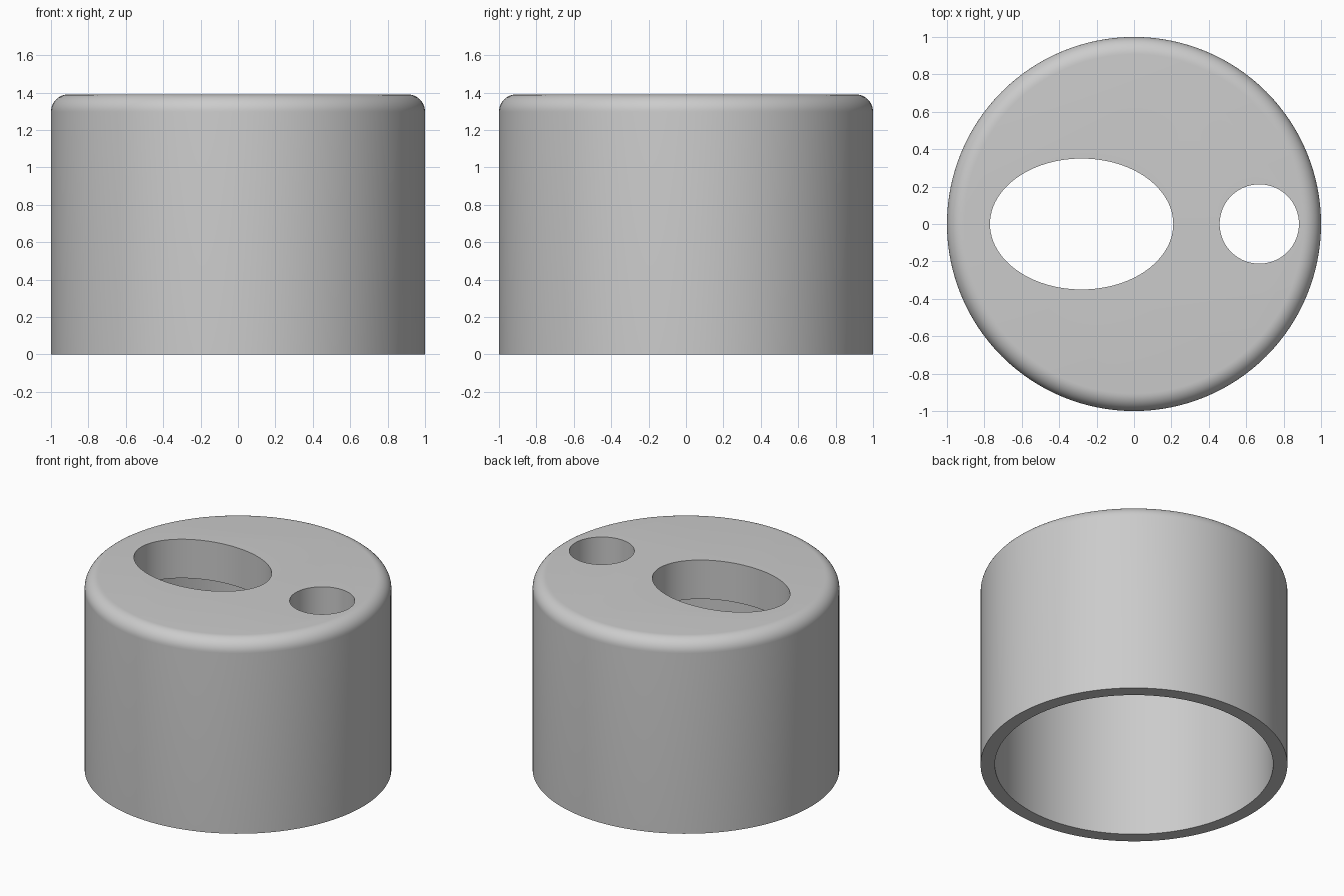
import bpy
import bmesh
from math import sin, cos, pi, radians
from mathutils import Matrix

cube = bpy.data.objects.get("Cube")
if cube:
    bpy.data.objects.remove(cube, do_unlink=True)

HEIGHT, RADIUS, INNER, LID, FILLET = 1.39, 1.0, 0.907, 0.28, 0.093
SEGMENTS = 128

grey = bpy.data.materials.new("light grey")
grey.use_nodes = True
colour = (0.6, 0.6, 0.6, 1)
grey.diffuse_color = colour
grey.node_tree.nodes["Principled BSDF"].inputs["Base Color"].default_value = colour


def add_object(name, bm):
    mesh = bpy.data.meshes.new(name)
    bmesh.ops.recalc_face_normals(bm, faces=bm.faces)
    bm.to_mesh(mesh)
    bm.free()
    mesh.materials.append(grey)
    obj = bpy.data.objects.new(name, mesh)
    bpy.context.collection.objects.link(obj)
    return obj


def ring(bm, r, z):
    return [bm.verts.new((r * cos(2 * pi * i / SEGMENTS), r * sin(2 * pi * i / SEGMENTS), z))
            for i in range(SEGMENTS)]


# Hollow cap: inner ceiling, inner wall, rim, outer wall, rounded shoulder, top
profile = [(INNER, HEIGHT - LID), (INNER, 0), (RADIUS, 0)]
for k in range(11):
    a = pi / 2 * k / 10
    profile.append((RADIUS - FILLET + FILLET * cos(a), HEIGHT - FILLET + FILLET * sin(a)))
bm = bmesh.new()
rings = [ring(bm, r, z) for r, z in profile]
for lower, upper in zip(rings, rings[1:]):
    for i in range(SEGMENTS):
        j = (i + 1) % SEGMENTS
        bm.faces.new((lower[i], lower[j], upper[j], upper[i]))
bm.faces.new(rings[0])
bm.faces.new(rings[-1])
cap = add_object("cap", bm)


# Openings through the lid: a large oval and a small round one
def cut_hole(name, x, rx, ry):
    bm = bmesh.new()
    place = Matrix.Translation((x, 0, HEIGHT - LID / 2)) @ Matrix.Diagonal((rx, ry, 1, 1))
    bmesh.ops.create_cone(bm, cap_ends=True, segments=96, radius1=1, radius2=1,
                          depth=LID + 0.2, matrix=place)
    cutter = add_object(name, bm)
    cutter.hide_render = True
    mod = cap.modifiers.new(name, 'BOOLEAN')
    mod.operation = 'DIFFERENCE'
    mod.solver = 'EXACT'
    mod.object = cutter
    bpy.ops.object.modifier_apply(modifier=mod.name)
    bpy.data.objects.remove(cutter, do_unlink=True)


bpy.context.view_layer.objects.active = cap
cap.select_set(True)
cut_hole("oval_opening", -0.28, 0.49, 0.35)
cut_hole("round_opening", 0.67, 0.212, 0.212)

bpy.ops.object.shade_smooth_by_angle(angle=radians(30))
